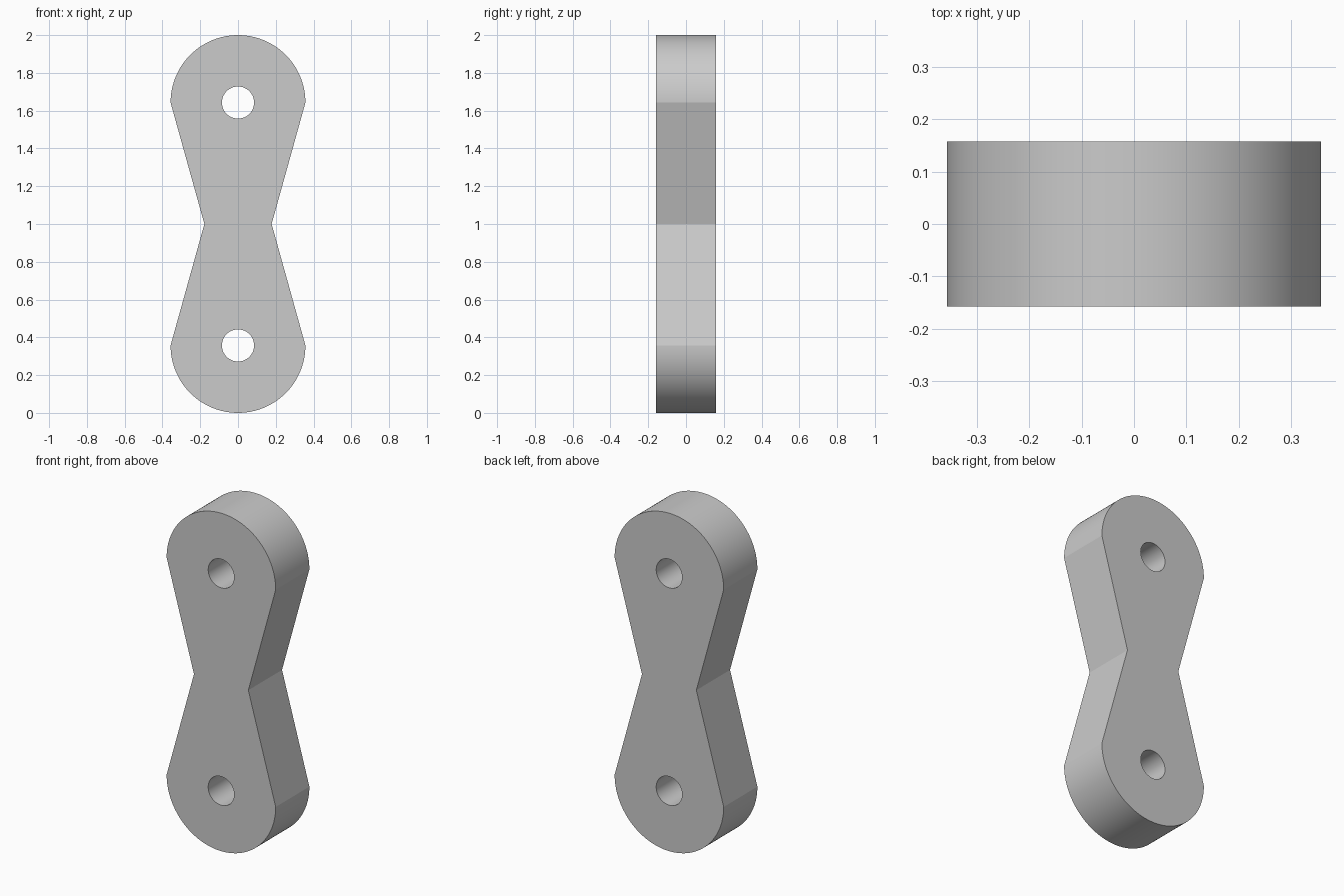
import bpy, bmesh
from math import pi, sin, cos, radians

if "Cube" in bpy.data.objects:
    bpy.data.objects.remove(bpy.data.objects["Cube"], do_unlink=True)

RADIUS = 0.357      # rounded ends
WAIST = 0.178       # half width at the middle
DEPTH = 0.315
HOLE = 0.085
LOW, HIGH = RADIUS, 2 - RADIUS

grey = bpy.data.materials.new("plain_grey")
grey.use_nodes = True
colour = (0.6, 0.6, 0.6, 1)
grey.diffuse_color = colour
grey.node_tree.nodes["Principled BSDF"].inputs["Base Color"].default_value = colour


def arc(centre_z, radius, start, sweep, steps):
    angles = [start + sweep * i / steps for i in range(steps + 1)]
    return [(radius * cos(a), centre_z + radius * sin(a)) for a in angles]


def extruded(name, outline, depth):
    """Extrude an x-z outline evenly to both sides of y = 0."""
    bm = bmesh.new()
    face = bm.faces.new([bm.verts.new((x, -depth / 2, z)) for x, z in outline])
    extrusion = bmesh.ops.extrude_face_region(bm, geom=[face], use_keep_orig=True)
    moved = [v for v in extrusion["geom"] if isinstance(v, bmesh.types.BMVert)]
    bmesh.ops.translate(bm, verts=moved, vec=(0, depth, 0))
    bmesh.ops.recalc_face_normals(bm, faces=bm.faces)
    mesh = bpy.data.meshes.new(name)
    bm.to_mesh(mesh)
    bm.free()
    mesh.materials.append(grey)
    obj = bpy.data.objects.new(name, mesh)
    bpy.context.collection.objects.link(obj)
    return obj


# Link body: two rounded ends tapering to a pinched waist
outline = (arc(HIGH, RADIUS, 0, pi, 64) + [(-WAIST, 1)]
           + arc(LOW, RADIUS, pi, pi, 64) + [(WAIST, 1)])
link = extruded("link_plate", outline, DEPTH)
bpy.context.view_layer.objects.active = link
link.select_set(True)

# Pin holes through both ends
for name, z in (("lower", LOW), ("upper", HIGH)):
    circle = arc(z, HOLE, 0, 2 * pi, 48)[:-1]
    cutter = extruded(name + "_hole_cutter", circle, DEPTH * 2)
    cutter.hide_render = True
    cut = link.modifiers.new(name + "_hole", "BOOLEAN")
    cut.operation = "DIFFERENCE"
    cut.solver = "EXACT"
    cut.object = cutter
    bpy.ops.object.modifier_apply(modifier=cut.name)
    bpy.data.objects.remove(cutter, do_unlink=True)

# Smooth round walls, crisp rims and flank edges
bpy.ops.object.shade_smooth_by_angle(angle=radians(10))
